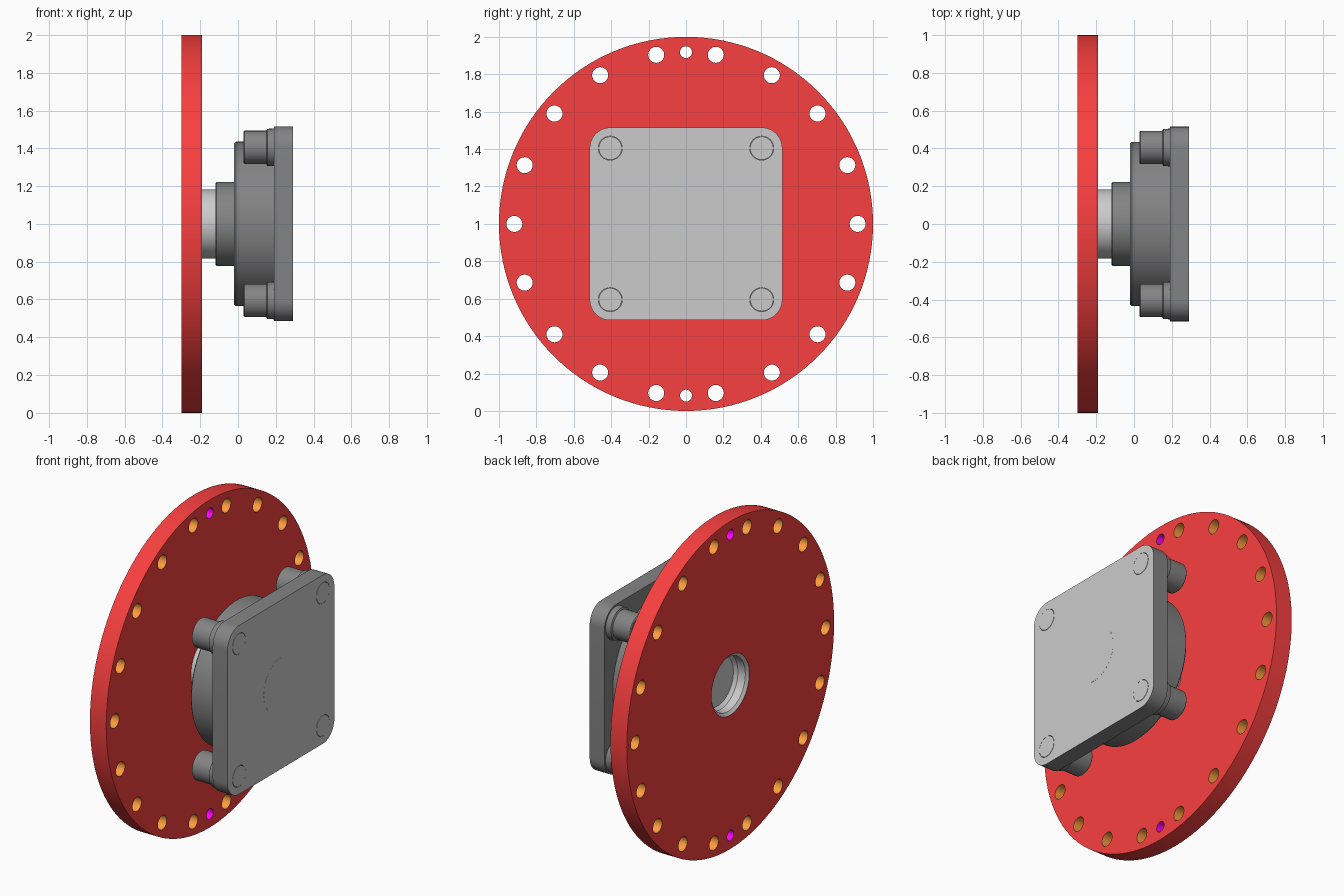
import bpy, bmesh
from math import cos, sin, pi, radians, hypot
from mathutils import Matrix

if "Cube" in bpy.data.objects:
    bpy.data.objects.remove(bpy.data.objects["Cube"])

CZ = 1.0  # height of the axis, which runs along x
TO_X = Matrix(((0, 0, 1, 0), (1, 0, 0, 0), (0, 1, 0, 0), (0, 0, 0, 1)))


def material(name, rgb):
    m = bpy.data.materials.new(name)
    m.diffuse_color = (*rgb, 1)
    m.use_nodes = True
    m.node_tree.nodes["Principled BSDF"].inputs["Base Color"].default_value = m.diffuse_color
    return m


RED = material("red", (0.95, 0.05, 0.05))
ORANGE = material("orange", (1.0, 0.35, 0.05))
MAGENTA = material("magenta", (1.0, 0.0, 1.0))
DARK = material("dark_grey", (0.23, 0.23, 0.23))
GREY = material("light_grey", (0.8, 0.8, 0.8))


def finish(name, bm, mats):
    bmesh.ops.recalc_face_normals(bm, faces=bm.faces)
    me = bpy.data.meshes.new(name)
    bm.to_mesh(me)
    bm.free()
    for m in mats:
        me.materials.append(m)
    ob = bpy.data.objects.new(name, me)
    bpy.context.collection.objects.link(ob)
    bpy.ops.object.select_all(action='DESELECT')
    ob.select_set(True)
    bpy.context.view_layer.objects.active = ob
    bpy.ops.object.shade_smooth_by_angle(angle=radians(30))
    return ob


def lathe(name, profile, mats=(), y=0, z=0, n=64):
    """Turn an (x, radius) profile about an axis along x."""
    bm = bmesh.new()
    vs = [bm.verts.new((x, y + r, CZ + z)) for x, r in profile]
    es = [bm.edges.new(p) for p in zip(vs, vs[1:])]
    bmesh.ops.spin(bm, geom=vs + es, cent=(0, y, CZ + z), axis=(1, 0, 0),
                   angle=2 * pi, steps=n)
    bmesh.ops.remove_doubles(bm, verts=bm.verts, dist=1e-5)
    return finish(name, bm, mats)


def circle(cy, cz, r, n):
    return [(cy + r * cos(2 * pi * i / n), cz + r * sin(2 * pi * i / n)) for i in range(n)]


def slab(name, loops, x0, x1, mats, pick):
    """Extrude an outline with holes from x0 to x1; pick chooses a material per face."""
    cu = bpy.data.curves.new(name, 'CURVE')
    cu.dimensions, cu.fill_mode, cu.extrude = '2D', 'BOTH', (x1 - x0) / 2
    for pts in loops:
        s = cu.splines.new('POLY')
        s.points.add(len(pts) - 1)
        for p, (a, b) in zip(s.points, pts):
            p.co = (a, b, 0, 1)
        s.use_cyclic_u = True
    tmp = bpy.data.objects.new(name + "_outline", cu)
    bpy.context.collection.objects.link(tmp)
    bpy.context.view_layer.update()
    bm = bmesh.new()
    bm.from_mesh(tmp.to_mesh())
    tmp.to_mesh_clear()
    bpy.data.objects.remove(tmp)
    bmesh.ops.remove_doubles(bm, verts=bm.verts, dist=1e-5)
    bm.normal_update()
    bm.transform(Matrix.Translation(((x0 + x1) / 2, 0, CZ)) @ TO_X)
    bm.normal_update()
    for f in bm.faces:
        c = f.calc_center_median()
        f.material_index = pick(f, c.y, c.z - CZ)
    return finish(name, bm, mats)


# Brake-like disc: 18 orange holes, two small magenta holes, central opening
R = 0.918
loops = [circle(0, 0, 1, 128), circle(0, 0, 0.183, 64)]
loops += [circle(R * cos(radians(a)), R * sin(radians(a)), 0.043, 24) for a in range(0, 360, 20)]
loops += [circle(0, s * R, 0.032, 24) for s in (1, -1)]


def disc_colour(f, y, z):
    if abs(f.normal.x) > 0.5 or not 0.5 < hypot(y, z) < 0.98:
        return 0
    return 2 if abs(y) < 0.06 else 1


slab("disc", loops, -0.30, -0.19, (RED, ORANGE, MAGENTA), disc_colour)

# Hub shaft with a recessed, chamfered end and flush far end
lathe("hub_shaft", [(-0.215, 0), (-0.215, 0.15), (-0.235, 0.165), (-0.285, 0.165), (-0.299, 0.183),
                    (-0.10, 0.183), (-0.10, 0.167), (0.2905, 0.167), (0.2905, 0)])

# Bearing housing: neck and main body
lathe("housing", [(-0.12, 0.17), (-0.12, 0.215), (-0.113, 0.222), (-0.02, 0.222), (-0.02, 0.425),
                  (-0.01, 0.435), (0.195, 0.435), (0.195, 0.17)], (DARK,), n=96)

# Square mounting plate with rounded corners, light outer face
H, C, B = 0.515, 0.11, 0.405
outline = []
for k, (sy, sz) in enumerate(((1, 1), (-1, 1), (-1, -1), (1, -1))):
    outline += [(sy * (H - C) + C * cos(pi / 2 * (k + i / 12)),
                 sz * (H - C) + C * sin(pi / 2 * (k + i / 12))) for i in range(13)]
corners = [(sy * B, sz * B) for sy in (1, -1) for sz in (1, -1)]
slab("mounting_plate", [outline] + [circle(y, z, 0.064, 32) for y, z in corners],
     0.19, 0.29, (DARK, GREY),
     lambda f, y, z: int(abs(f.normal.x) > 0.5 and f.calc_center_median().x > 0.25))

# Corner bosses and the flush bolts inside them
for i, (y, z) in enumerate(corners):
    lathe(f"boss_{i}", [(0.03, 0), (0.03, 0.083), (0.035, 0.088), (0.15, 0.088), (0.155, 0.098),
                        (0.195, 0.100), (0.195, 0)], (DARK,), y, z, 32)
    lathe(f"bolt_{i}", [(0.18, 0), (0.18, 0.062), (0.291, 0.062), (0.291, 0)], (GREY,), y, z, 32)
